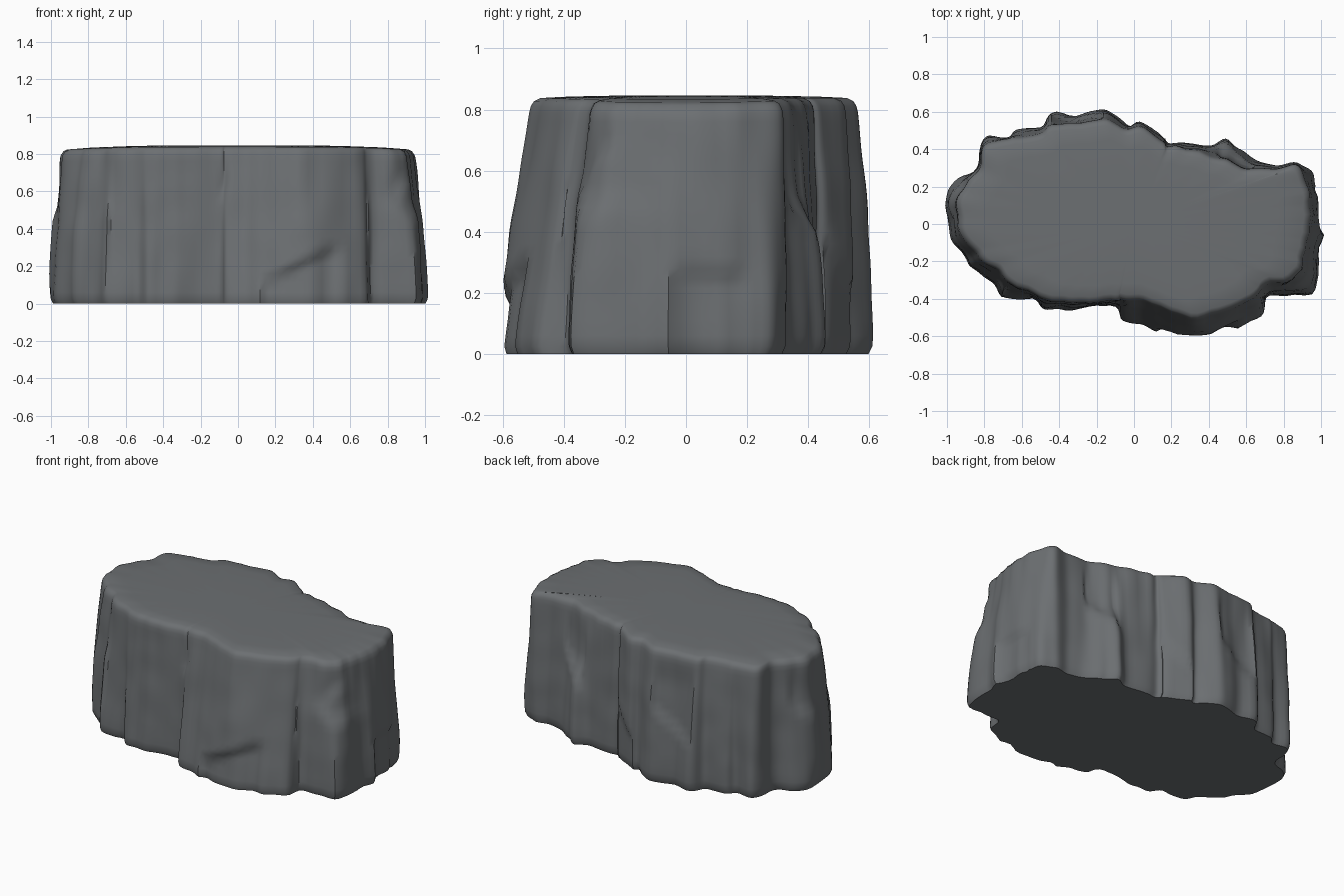
import bpy, bmesh, math
from mathutils import Vector, noise

if "Cube" in bpy.data.objects:
    bpy.data.objects.remove(bpy.data.objects["Cube"])

# Footprint, counter-clockwise: x, y, inset of the wall at the top rim
FOOT = [
    (1.008, -.02, .075), (.985, .18, .05), (.945, .28, .04), (.87, .325, .02), (.77, .315, .02),
    (.68, .335, .04), (.61, .37, .07), (.555, .41, .10), (.49, .455, .12), (.41, .43, .06),
    (.25, .425, .01), (.18, .435, .02), (.15, .49, .04), (.03, .545, .03), (-.03, .53, .02),
    (-.10, .59, .05), (-.18, .615, .06), (-.28, .592, .05), (-.44, .585, .06), (-.50, .515, .03),
    (-.63, .515, .05), (-.68, .47, .02), (-.79, .46, .03), (-.825, .38, .02), (-.845, .30, .02),
    (-.96, .225, .05), (-1.005, .13, .07), (-.98, -.05, .05), (-.905, -.17, .06), (-.87, -.24, .07),
    (-.76, -.315, .07), (-.69, -.40, .09), (-.54, -.405, .03), (-.48, -.455, .05), (-.37, -.468, .05),
    (-.27, -.45, .03), (-.10, -.445, .03), (-.06, -.525, .12), (.05, -.55, .13), (.17, -.60, .14),
    (.34, -.64, .135), (.52, -.58, .13), (.68, -.495, .12), (.73, -.39, .07), (.95, -.375, .12),
    (.99, -.2, .09)]

# Local ledges: x, y, half-width, z edge, depth pushed in below (+) or above (-)
LEDGES = [(.33, -.6, .22, .21, .035), (.55, .41, .12, .46, -.02), (.95, -.37, .1, .64, -.02),
          (.99, .08, .13, .26, .02), (-.3, .6, .14, .38, -.02), (-.98, .15, .13, .5, -.015),
          (-.1, -.5, .06, .55, -.015), (.1, .53, .1, .3, .02)]
SUB = 5
LEVELS = [0, .025, .06, .11, .16, .19, .215, .245, .28, .32, .36, .40, .44, .48,
          .52, .56, .60, .64, .68, .72, .76, .79]


def smooth(a, b, v):
    t = max(0, min(1, (v - a) / (b - a)))
    return t * t * (3 - 2 * t)


def catmull(a, b, c, d, t):
    return .5 * (2 * b + (c - a) * t + (2 * a - 5 * b + 4 * c - d) * t * t
                 + (3 * b - a - 3 * c + d) * t ** 3)


def inward(p):
    return (Vector((max(-.6, min(.6, p.x)), 0)) - p).normalized()


# Fluted outline refined from the footprint
pts = [Vector(p) for p in FOOT]
n = len(pts)
outline = []
for i in range(n):
    q = [pts[(i + k) % n] for k in (-1, 0, 1, 2)]
    outline += [catmull(*q, j / SUB) for j in range(SUB)]


def wall(p, z, extra=0):
    """Point of the cliff wall at height z above footprint point p."""
    b = Vector((p.x, p.y))
    f = z / .8
    # strongly leaning columns break back in a step, others lean gently
    brk = .47 + .18 * noise.noise(Vector((p.x * 3, p.y * 3, 5)))
    step = .55 * smooth(brk - .06, brk + .06, z) + .45 * f
    lean = f ** 1.7
    w = smooth(.06, .11, p.z) * .5
    if p.y < -.4 and p.x < .7:
        w, lean = 0, f
    d = p.z * (lean * (1 - w) + step * w)
    for lx, ly, r, ze, depth in LEDGES:
        near = 1 - smooth(r * .75, r, math.hypot(p.x - lx, p.y - ly))
        edge = ze + .1 * (p.x - lx) / r
        s = smooth(edge - .025, edge + .025, z)
        d += near * (depth * (1 - s) if depth > 0 else -depth * s * (1 - smooth(.6, .8, z)))
    # vertical flutes and fine roughness
    d += .016 * noise.noise(Vector((p.x * 11, p.y * 11, z * 1.2)))
    d += .006 * noise.noise(Vector((p.x * 6, p.y * 6, z * 6 + 9)))
    d += .015 * max(0, 1 - z / .03) + extra
    return b + inward(b) * d


bm = bmesh.new()
rings = []
for z in LEVELS:
    rings.append([bm.verts.new((*wall(p, z), z)) for p in outline])

# Rounded rim and gently domed top
for extra, z in ((.004, .812), (.014, .828), (.035, .838)):
    rings.append([bm.verts.new((*wall(p, .8, extra), z - .014 * abs(p.x) ** 3)) for p in outline])
rim = [v.co.copy() for v in rings[-1]]
for s in (.85, .6, .3):
    rings.append([bm.verts.new((c.x * s, c.y * s, .846 + (c.z - .846) * s ** 4)) for c in rim])

m = len(outline)
for a, b in zip(rings, rings[1:]):
    for i in range(m):
        j = (i + 1) % m
        bm.faces.new((a[i], a[j], b[j], b[i]))
centre = bm.verts.new((0, 0, .846))
for i in range(m):
    bm.faces.new((rings[-1][i], rings[-1][(i + 1) % m], centre))
bm.faces.new(rings[0][::-1])  # flat underside

mesh = bpy.data.meshes.new("rock_block")
bm.to_mesh(mesh)
bm.free()
rock = bpy.data.objects.new("rock_block", mesh)
bpy.context.collection.objects.link(rock)

stone = bpy.data.materials.new("dark grey stone")
stone.diffuse_color = (.15, .16, .168, 1)
stone.use_nodes = True
stone.node_tree.nodes["Principled BSDF"].inputs["Base Color"].default_value = stone.diffuse_color
mesh.materials.append(stone)

bpy.context.view_layer.objects.active = rock
rock.select_set(True)
bpy.ops.object.shade_smooth_by_angle(angle=math.radians(40))
